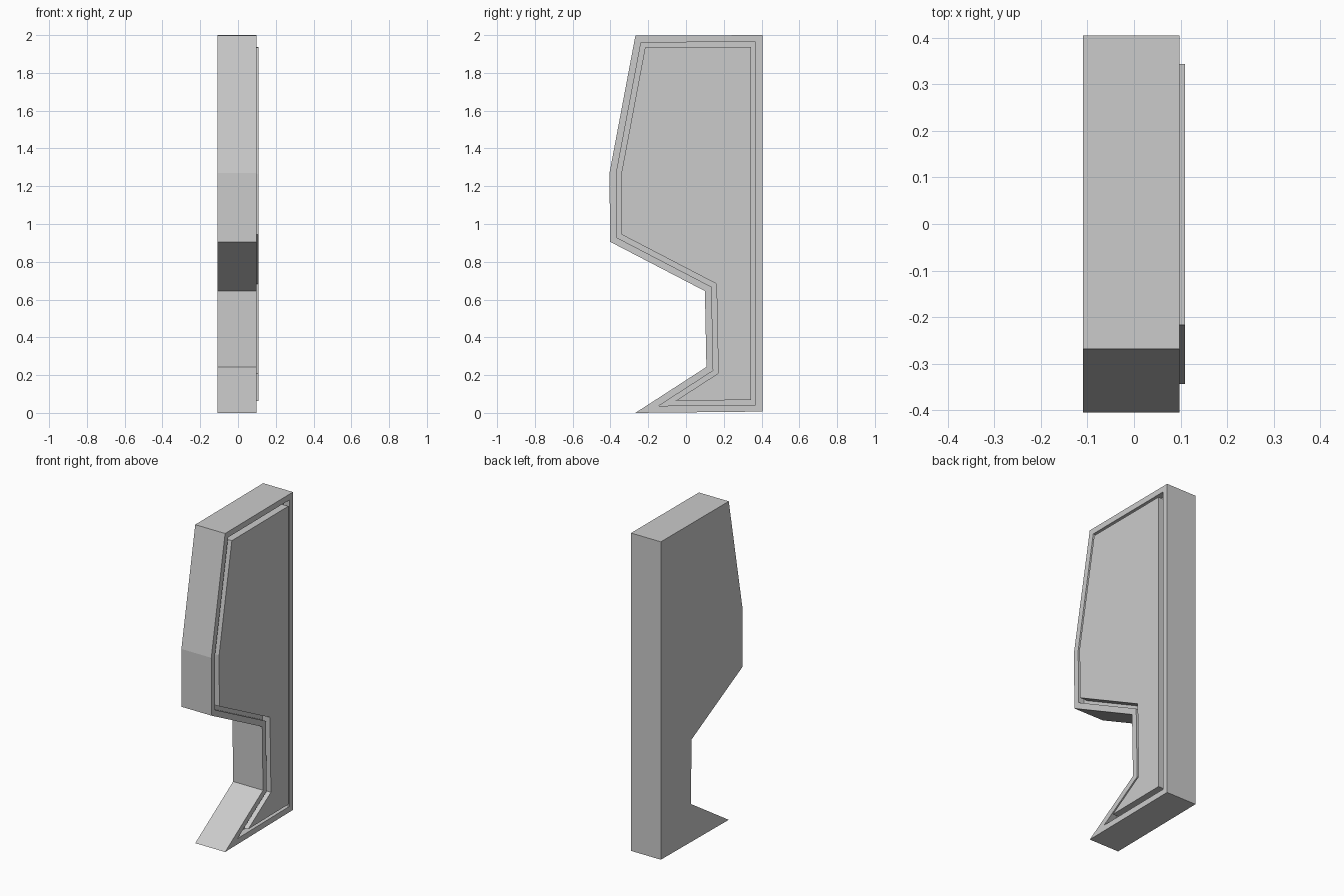
import bpy, bmesh

if "Cube" in bpy.data.objects:
    bpy.data.objects.remove(bpy.data.objects["Cube"])

# Side outline (y, z), counter-clockwise seen from +x
OUTLINE = [(0.405, 0.007), (0.405, 2.0), (-0.268, 1.997), (-0.405, 1.27),
           (-0.402, 0.906), (0.10, 0.645), (0.108, 0.243), (-0.268, 0.0)]
X_BACK, X_RIM, X_GROOVE, X_PANEL = -0.109, 0.098, 0.058, 0.109


def extrude_to(bm, face, x):
    """Extrude one face along x and return the moved cap."""
    cap = bmesh.ops.extrude_discrete_faces(bm, faces=[face])["faces"][0]
    for v in cap.verts:
        v.co.x = x
    return cap


def inset(bm, face, width):
    bmesh.ops.inset_region(bm, faces=[face], thickness=width,
                           use_boundary=True, use_even_offset=True)
    return face


bm = bmesh.new()

# Slab: back cap plus extruded sides
back = bm.faces.new([bm.verts.new((X_BACK, y, z)) for y, z in OUTLINE])
back_copy = [v.co.copy() for v in back.verts]
cap = extrude_to(bm, back, X_RIM)
bm.faces.new([next(v for v in bm.verts if (v.co - c).length < 1e-6)
              for c in reversed(back_copy)])
bm.normal_update()

# Rim, sunken groove and raised inner panel
cap = inset(bm, cap, 0.036)
cap = extrude_to(bm, cap, X_GROOVE)
bm.normal_update()
cap = inset(bm, cap, 0.026)
cap = extrude_to(bm, cap, X_PANEL)

bmesh.ops.recalc_face_normals(bm, faces=bm.faces[:])
mesh = bpy.data.meshes.new("side_panel")
bm.to_mesh(mesh)
bm.free()
bpy.context.collection.objects.link(bpy.data.objects.new("side_panel", mesh))
